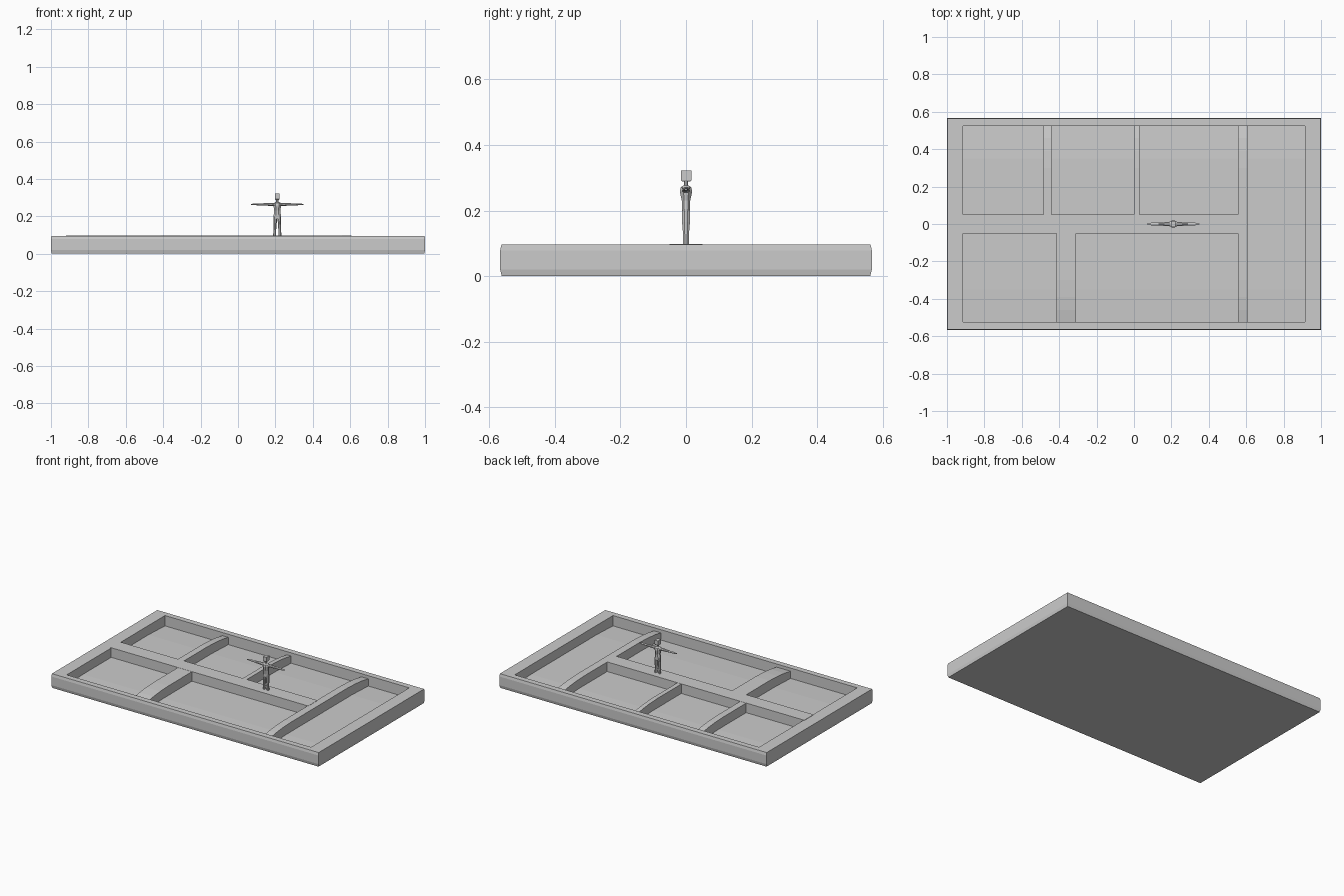
import bpy, math

if "Cube" in bpy.data.objects:
    bpy.data.objects.remove(bpy.data.objects["Cube"])


def make(name, verts, faces):
    me = bpy.data.meshes.new(name)
    me.from_pydata(verts, [], faces)
    ob = bpy.data.objects.new(name, me)
    bpy.context.collection.objects.link(ob)
    return ob


def loft(name, rings):
    """Skin a stack of equal-sized point rings and cap both ends."""
    n = len(rings[0])
    faces = [tuple(reversed(range(n)))]
    for r in range(len(rings) - 1):
        for i in range(n):
            j = (i + 1) % n
            faces.append((r * n + i, r * n + j, (r + 1) * n + j, (r + 1) * n + i))
    faces.append(tuple(range((len(rings) - 1) * n, len(rings) * n)))
    return make(name, [p for ring in rings for p in ring], faces)


def rect(hx, hy, z, cx=0, cy=0):
    return [(cx - hx, cy - hy, z), (cx + hx, cy - hy, z),
            (cx + hx, cy + hy, z), (cx - hx, cy + hy, z)]


def oval(hx, hy, z, cx=0, cy=0, n=8):
    return [(cx + hx * math.cos(2 * math.pi * (i + .5) / n),
             cy + hy * math.sin(2 * math.pi * (i + .5) / n), z) for i in range(n)]


# Tray: gently barrelled walls, flat rim and a slightly raised floor
loft("tray", [rect(*r) for r in (
    (.996, .562, 0), (1, .567, .02), (1, .567, .078), (.998, .563, .096),
    (.914, .525, .096), (.914, .525, .026), (.914, .35, .033))])

# Central spine
loft("spine", [rect(.74, .05, z, -.18) for z in (.02, .098)])


# Cross beams that curve down from the spine towards the long walls
def beam(name, x0, x1, side):
    prof = [(0, .097), (.3, .097), (.39, .093), (.46, .086), (.53, .074)]
    rings = []
    for y, z in prof:
        ring = [(x0, side * y, .02), (x1, side * y, .02),
                (x1, side * y, z), (x0, side * y, z)]
        rings.append(ring if side < 0 else ring[::-1])
    loft(name, rings)


for i, (x0, x1) in enumerate(((-.485, -.44), (0, .03), (.555, .607))):
    beam(f"back_beam_{i}", x0, x1, 1)
for i, (x0, x1) in enumerate(((-.415, -.31), (.555, .607))):
    beam(f"front_beam_{i}", x0, x1, -1)

# Standing figure with arms spread
FX = .21
loft("figure_torso", [oval(hx, hy, z, FX) for hx, hy, z in (
    (.021, .013, .185), (.021, .014, .205), (.018, .014, .23),
    (.022, .020, .257), (.022, .018, .270), (.010, .009, .277))])
loft("figure_neck", [oval(.007, .007, z, FX) for z in (.272, .294)])
loft("figure_head", [rect(hx, hy, z, FX, cy) for hx, hy, z, cy in (
    (.010, .012, .288, .001), (.012, .016, .293, .001), (.012, .016, .322, .001))])
for side, label in ((-1, "left"), (1, "right")):
    loft(f"figure_{label}_leg", [oval(hx, hy, z, FX + side * cx) for hx, hy, z, cx in (
        (.009, .009, .095, .014), (.008, .010, .13, .013),
        (.010, .013, .165, .012), (.010, .014, .2, .011))])
    arm = []
    for d, hy, hz, zc in ((.012, .014, .010, .263), (.035, .011, .009, .264),
                          (.08, .009, .006, .264), (.115, .008, .005, .264),
                          (.14, .004, .003, .264)):
        arm.append([(FX + side * d, side * a, zc + b) for a, b, _ in oval(hy, hz, 0)])
    loft(f"figure_{label}_arm", arm)
